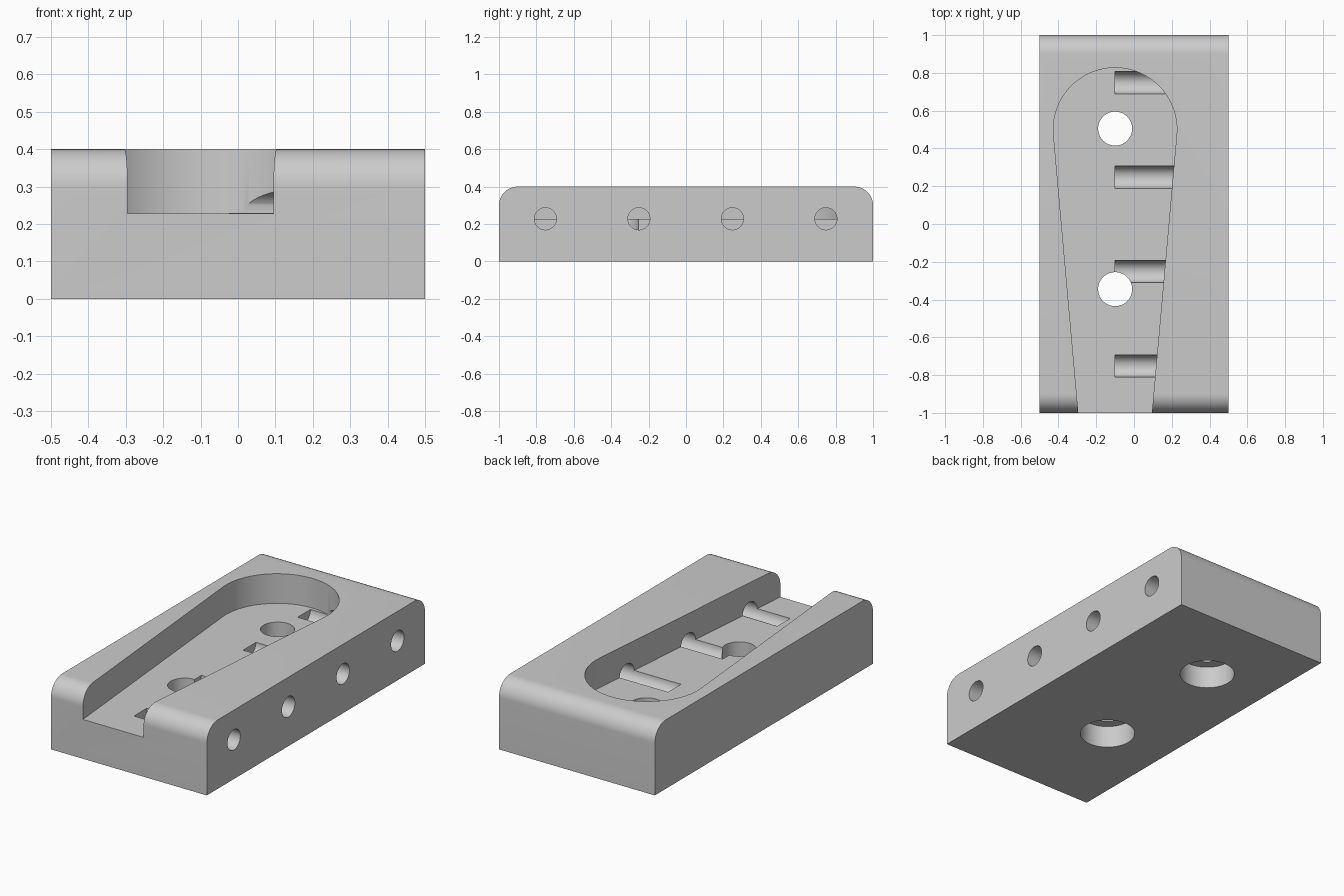
import bpy
import bmesh
import math
from mathutils import Matrix, Vector

old = bpy.data.objects.get("Cube")
if old:
    bpy.data.objects.remove(old, do_unlink=True)

grey = bpy.data.materials.new("plain_grey")
grey.use_nodes = True
colour = (0.6, 0.6, 0.6, 1)
grey.diffuse_color = colour
grey.node_tree.nodes["Principled BSDF"].inputs["Base Color"].default_value = colour


def make_object(name, bm):
    bmesh.ops.recalc_face_normals(bm, faces=bm.faces)
    mesh = bpy.data.meshes.new(name)
    bm.to_mesh(mesh)
    bm.free()
    mesh.materials.append(grey)
    obj = bpy.data.objects.new(name, mesh)
    bpy.context.collection.objects.link(obj)
    return obj


def prism(name, points, direction):
    """Extrude a closed outline along a direction."""
    bm = bmesh.new()
    base = bm.faces.new([bm.verts.new(p) for p in points])
    grown = bmesh.ops.extrude_face_region(bm, geom=[base])["geom"]
    bmesh.ops.translate(bm, vec=direction,
                        verts=[v for v in grown if isinstance(v, bmesh.types.BMVert)])
    return make_object(name, bm)


def cylinder(name, radius, start, end):
    start, end = Vector(start), Vector(end)
    axis = end - start
    turn = axis.to_track_quat("Z", "Y").to_matrix().to_4x4()
    bm = bmesh.new()
    bmesh.ops.create_cone(bm, cap_ends=True, segments=64, radius1=radius, radius2=radius,
                          depth=axis.length,
                          matrix=Matrix.Translation((start + end) / 2) @ turn)
    return make_object(name, bm)


def arc(cx, cy, r, a0, a1, steps):
    angles = [a0 + (a1 - a0) * i / steps for i in range(steps + 1)]
    return [(cx + r * math.cos(a), cy + r * math.sin(a)) for a in angles]


# Block with rounded front and back top edges
TOP, FILLET, FLOOR = 0.4, 0.1, 0.228
side = [(-1, 0), (1, 0)]
side += arc(1 - FILLET, TOP - FILLET, FILLET, 0, math.pi / 2, 16)
side += arc(FILLET - 1, TOP - FILLET, FILLET, math.pi / 2, math.pi, 16)
block = prism("block", [(-0.5, y, z) for y, z in side], (1, 0, 0))

# Teardrop pocket, open at the front, with walls tangent to the round end
MID, ROUND_Y, ROUND_R = -0.1, 0.5, 0.327
taper = math.atan(0.089)
outline = arc(MID, ROUND_Y, ROUND_R, -taper, math.pi + taper, 64)
half = ROUND_R / math.cos(taper) - (ROUND_Y + 1.2) * math.tan(taper)
outline += [(MID - half, -1.2), (MID + half, -1.2)]
cutters = [prism("pocket_cutter", [(x, y, FLOOR) for x, y in outline], (0, 0, 0.4))]

# Mounting holes, counterbored from below
for y in (0.505, -0.345):
    cutters.append(cylinder("bolt_hole_cutter", 0.09, (MID, y, -0.1), (MID, y, 0.5)))
    cutters.append(cylinder("counterbore_cutter", 0.149, (MID, y, -0.1), (MID, y, 0.13)))

# Cross holes from the right wall to the middle of the pocket
for i in range(4):
    y = -0.752 + 0.5 * i
    cutters.append(cylinder("cross_hole_cutter", 0.059, (MID, y, FLOOR), (0.7, y, FLOOR)))

# Cut the block and discard the cutters
bpy.ops.object.select_all(action="DESELECT")
bpy.context.view_layer.objects.active = block
block.select_set(True)
for cutter in cutters:
    cutter.hide_render = True
    cut = block.modifiers.new("cut", "BOOLEAN")
    cut.operation = "DIFFERENCE"
    cut.solver = "EXACT"
    cut.object = cutter
    bpy.ops.object.modifier_apply(modifier=cut.name)
    bpy.data.objects.remove(cutter, do_unlink=True)

bpy.ops.object.shade_smooth_by_angle(angle=math.radians(30))
